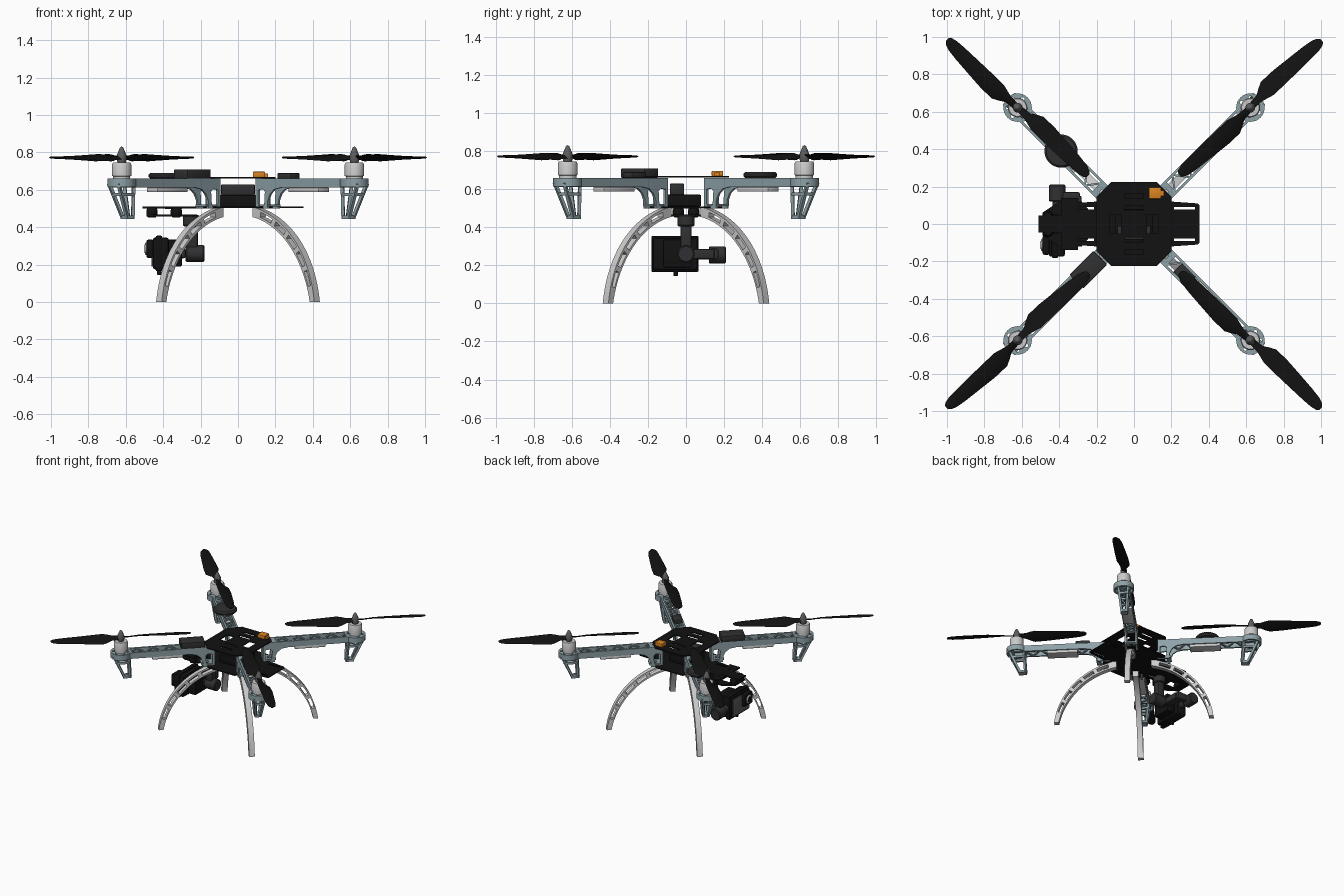
import bpy, bmesh
from math import pi, radians, cos, sin
from mathutils import Matrix, Vector
from mathutils.geometry import interpolate_bezier

if "Cube" in bpy.data.objects:
    bpy.data.objects.remove(bpy.data.objects["Cube"])

T = Matrix.Translation
R = Matrix.Rotation
SIDE = R(pi / 2, 4, 'X')          # profile (x, y) stands up as (x, z)


def material(name, col):
    m = bpy.data.materials.new(name)
    m.diffuse_color = (*col, 1)
    m.use_nodes = True
    m.node_tree.nodes["Principled BSDF"].inputs["Base Color"].default_value = m.diffuse_color
    return m


BLACK = material("black", (0.006, 0.006, 0.006))
DARK = material("dark_grey", (0.03, 0.03, 0.032))
GREY = material("spinner_grey", (0.11, 0.11, 0.11))
BLUE = material("blue_grey", (0.27, 0.36, 0.39))
ORANGE = material("orange", (0.7, 0.23, 0.015))


def finish(me, mat):
    me.polygons.foreach_set("use_smooth", [True] * len(me.polygons))
    me.set_sharp_from_angle(angle=radians(35))
    me.materials.clear()
    if mat:
        me.materials.append(mat)
    return me


def from_bm(bm, mat):
    bmesh.ops.recalc_face_normals(bm, faces=bm.faces)
    me = bpy.data.meshes.new("part")
    bm.to_mesh(me)
    bm.free()
    return finish(me, mat)


def place(name, me, mtx=Matrix()):
    ob = bpy.data.objects.new(name, me)
    bpy.context.collection.objects.link(ob)
    ob.matrix_world = mtx
    return ob


def prism(loops, depth, mat=None):
    """Flat outline with holes, extruded about its plane."""
    cu = bpy.data.curves.new("outline", 'CURVE')
    cu.dimensions, cu.fill_mode, cu.extrude = '2D', 'BOTH', depth / 2
    for pts in loops:
        s = cu.splines.new('POLY')
        s.points.add(len(pts) - 1)
        for p, c in zip(s.points, pts):
            p.co = (c[0], c[1], 0, 1)
        s.use_cyclic_u = True
    ob = place("outline", cu)
    bpy.context.view_layer.update()
    dg = bpy.context.evaluated_depsgraph_get()
    me = bpy.data.meshes.new_from_object(ob.evaluated_get(dg))
    bpy.data.objects.remove(ob)
    return finish(me, mat)


def box(lo, hi, mat=None, bevel=0.0):
    bm = bmesh.new()
    lo, hi = Vector(lo), Vector(hi)
    bmesh.ops.create_cube(bm, size=1, matrix=T((lo + hi) / 2) @ Matrix.Diagonal((*(hi - lo), 1)))
    if bevel:
        bmesh.ops.bevel(bm, geom=bm.edges[:], offset=bevel, segments=2, profile=0.5, affect='EDGES')
    return from_bm(bm, mat)


def bars(segs, mat, w=0.01, h=0.01):
    """Square bars between pairs of points, in one mesh."""
    bm = bmesh.new()
    for a, b in segs:
        a, b = Vector(a), Vector(b)
        q = (b - a).to_track_quat('Z', 'Y').to_matrix().to_4x4()
        bmesh.ops.create_cube(bm, size=1, matrix=T((a + b) / 2) @ q @ Matrix.Diagonal((w, h, (b - a).length, 1)))
    return from_bm(bm, mat)


def lathe(profile, mat=None, n=28):
    bm = bmesh.new()
    vs = [bm.verts.new((r, 0, z)) for r, z in profile]
    es = [bm.edges.new(p) for p in zip(vs, vs[1:])]
    bmesh.ops.spin(bm, geom=vs + es, axis=(0, 0, 1), cent=(0, 0, 0), angle=2 * pi, steps=n)
    bmesh.ops.remove_doubles(bm, verts=bm.verts, dist=1e-5)
    return from_bm(bm, mat)


def drum(r, h, mat=None, c=0.006):
    return lathe([(0, -h/2), (r-c, -h/2), (r, c-h/2), (r, h/2-c), (r-c, h/2), (0, h/2)], mat)


def rect(x0, y0, x1, y1):
    return [(x0, y0), (x1, y0), (x1, y1), (x0, y1)]


def circle(x, y, r, n=20):
    return [(x + r * cos(2*pi*i/n), y + r * sin(2*pi*i/n)) for i in range(n)]


def propeller():
    bm = bmesh.new()
    stations = [(0.0, .038, 30, 0), (.07, .05, 28, .003), (.10, .078, 26, .008), (.135, .105, 22, .012),
                (.22, .102, 17, .011), (.32, .09, 13, .007), (.42, .078, 10, .003), (.48, .066, 8, 0),
                (.51, .048, 7, -.002), (.523, .022, 7, -.003)]
    section = [(-.5, 0), (-.2, .005), (.2, .005), (.5, 0), (.2, -.004), (-.2, -.004)]
    for turn in (0, pi):
        m, prev = R(turn, 4, 'Z'), None
        for r, chord, tw, off in stations:
            a = radians(-tw)
            ring = []
            for s, t in section:
                y = s * chord
                ring.append(bm.verts.new(m @ Vector((r, off + y*cos(a) - t*sin(a), y*sin(a) + t*cos(a)))))
            if prev:
                for i in range(6):
                    j = (i + 1) % 6
                    bm.faces.new((prev[i], prev[j], ring[j], ring[i]))
            prev = ring
        bm.faces.new(prev)
    return from_bm(bm, BLACK)


# arm pieces: side walls, top truss, motor mount, foot strut
D = 0.88
wall = prism([[(.18, .66), (.90, .66), (.90, .612), (.37, .612), (.32, .603), (.29, .58), (.272, .545), (.27, .5),
               (.18, .5)], [(.2, .525), (.205, .515), (.24, .515), (.245, .525), (.25, .59), (.235, .605), (.2, .6)]],
             0.014, BLUE)
n, v = 9, 0.04
step = (0.82 - 0.27) / n
truss = bars([((.27 + i*step, v if i % 2 else -v, z), (.27 + (i+1)*step, -v if i % 2 else v, z))
              for z in (.652, .618) for i in range(n)], BLUE)
pad = prism([[(.18, -v), (.28, -v), (.28, v), (.18, v)], circle(.235, 0, .018)], 0.012, BLUE)
mount = prism([circle(0, 0, .076, 32), circle(0, 0, .016)] +
              [circle(.052*cos(a), .052*sin(a), .011, 10) for a in [pi/4 + k*pi/3 for k in range(6)]], 0.014, BLUE)
rim = prism([circle(0, 0, .076, 32), circle(0, 0, .064, 32)], 0.045, BLUE)
corners = [(i, s) for i in (0, 1) for s in (-1, 1)]
top = {c: Vector((.825 + c[0]*.115, c[1]*.036, .635)) for c in corners}
low = {c: Vector((.812 + c[0]*.045, c[1]*.017, .455)) for c in corners}
cross = [((0, -1), (0, 1)), ((1, -1), (1, 1)), ((0, -1), (1, -1)), ((0, 1), (1, 1))]
strut = bars([(top[c], low[c]) for c in corners] +
             [(top[a].lerp(low[a], t), top[b].lerp(low[b], t)) for t in (.33, 1) for a, b in cross], BLUE, .017, .017)
foot = box((.805, -.024, .445), (.865, .024, .462), BLUE)

# motor, spinner, propeller, speed controller
motor = lathe([(0, .655), (.046, .655), (.046, .672), (.052, .675), (.052, .735), (.047, .745), (0, .745)])
spinner = lathe([(0, .745), (.022, .745), (.026, .76), (.026, .785), (.018, .805), (.009, .826), (0, .832)], GREY)
prop = propeller()
esc = box((.42, -.042, .588), (.65, .042, .612), None, .005)

# curved landing leg with slots
o = interpolate_bezier(*[Vector(p) for p in [(.598, 0), (.565, .25), (.40, .45), (.13, .51)]], 25)
k = interpolate_bezier(*[Vector(p) for p in [(.563, 0), (.52, .22), (.36, .41), (.13, .455)]], 25)
slots = []
for a, b in ((3, 6), (7, 10), (11, 14), (15, 18), (19, 22)):
    slots.append([o[i].lerp(k[i], .25) for i in range(a, b + 1)] + [o[i].lerp(k[i], .75) for i in range(b, a - 1, -1)])
leg = prism([o + k[::-1]] + slots, 0.042)

for q, nm in enumerate(("back_right", "back_left", "front_left", "front_right")):
    m = R(pi/4 + q*pi/2, 4, 'Z')
    for s, w in ((v, "wall_a"), (-v, "wall_b")):
        place(nm + "_arm_" + w, wall, m @ T((0, s, 0)) @ SIDE)
    place(nm + "_arm_truss", truss, m)
    place(nm + "_arm_top_pad", pad, m @ T((0, 0, .654)))
    place(nm + "_arm_bottom_pad", pad, m @ T((0, 0, .517)))
    place(nm + "_motor_mount", mount, m @ T((D, 0, .652)))
    place(nm + "_mount_rim", rim, m @ T((D, 0, .637)))
    place(nm + "_arm_strut", strut, m)
    place(nm + "_arm_foot", foot, m)
    place(nm + "_motor", motor, m @ T((D, 0, 0)))
    place(nm + "_spinner", spinner, m @ T((D, 0, 0)))
    place(nm + "_propeller", prop, m @ T((D, 0, .772)) @ R(radians(1.3 if q % 2 else -1.3), 4, 'Z'))
    place(nm + "_speed_controller", esc, m)
    place(nm + "_landing_leg", leg, m @ SIDE)

# centre plates with slots
octagon = [(.12, -.225), (.2, -.145), (.2, .145), (.12, .225), (-.12, .225), (-.2, .145), (-.2, -.145), (-.12, -.225)]
holes = [rect(-.05, s*.15 - .01, .05, s*.15 + .01) for s in (-1, 1)]
holes += [rect(-.05, s*.085 - .012, .05, s*.085 + .012) for s in (-1, 1)]
holes += [rect(s*.1 - .03, -.05, s*.1 + .03, .05) for s in (-1, 1)]
place("top_plate", prism([octagon] + holes, .008, BLACK), T((0, 0, .665)))
base = [(.12, -.22), (.2, -.12), (.34, -.11), (.35, -.1), (.35, .1), (.34, .11), (.2, .12), (.12, .22)]
base += [(-x, y) for x, y in reversed(base)]
tabs = [rect(s*.27 - .055, t*.085 - .007, s*.27 + .055, t*.085 + .007) for s in (-1, 1) for t in (-1, 1)]
place("bottom_plate", prism([base] + tabs, .008, BLACK), T((0, 0, .506)))

# electronics
place("battery", box((-.1, -.1, .51), (.1, .08, .572), BLACK, .008))
place("flight_controller", box((-.09, -.085, .572), (.09, -.01, .63), DARK, .005))
place("orange_module", box((.08, .135, .668), (.145, .195, .697), ORANGE, .004))
place("orange_plug", box((.145, .15, .67), (.16, .18, .688), ORANGE))
place("receiver", box((.255, -.052, .66), (.435, .052, .71), DARK, .006), R(-.75*pi, 4, 'Z'))
place("small_module", box((.33, -.034, .66), (.435, .034, .69), DARK, .005), R(-.25*pi, 4, 'Z'))
place("position_puck", drum(.089, .03, DARK, .01), T((-.39, .39, .675)))

# gimbal mount: plates, dampers
place("gimbal_top_plate", box((-.51, -.045, .5), (-.2, .045, .51), BLACK))
place("gimbal_cross_plate", box((-.39, -.14, .498), (-.3, .14, .508), BLACK))
place("gimbal_low_plate", prism([[(-.49, -.06), (-.4, -.12), (-.28, -.12), (-.22, -.05), (-.22, .05), (-.28, .12),
                                  (-.4, .12), (-.49, .06)], rect(-.43, -.05, -.35, .05)], .01, BLACK), T((0, 0, .463)))
damper = lathe([(0, -.028), (.02, -.028), (.03, -.012), (.03, .012), (.02, .028), (0, .028)], BLACK, 16)
for i, (x, y) in enumerate([(-.46, -.04), (-.46, .04), (-.33, -.11), (-.33, .11)]):
    place(f"damper_{i + 1}", damper, T((x, y, .48)))

# gimbal motors and arms
AX, AY = R(pi/2, 4, 'Y'), R(pi/2, 4, 'X')
place("yaw_motor", drum(.045, .06, DARK), T((-.25, 0, .435)))
place("yaw_arm", box((-.275, -.03, .27), (-.215, .03, .42), DARK, .01))
place("roll_motor", drum(.045, .1, DARK), T((-.23, 0, .26)) @ AX)
place("roll_arm", box((-.34, -.02, .235), (-.28, .15, .285), DARK, .008))
place("pitch_arm", box((-.44, .13, .232), (-.29, .17, .288), DARK, .008))
place("pitch_motor", drum(.045, .09, DARK), T((-.41, .165, .255)) @ AY)
place("pitch_shaft", drum(.025, .1, DARK), T((-.41, .09, .255)) @ AY)

# camera facing left
place("camera_body", box((-.455, -.175, .175), (-.37, .062, .345), BLACK, .012))
place("camera_frame", box((-.44, -.182, .165), (-.405, .066, .355), BLACK, .008))
place("camera_cradle", box((-.375, -.12, .19), (-.3, .03, .335), BLACK, .008))
place("camera_face", box((-.462, -.16, .19), (-.453, .048, .33), GREY, .003))
place("lens_housing", box((-.49, -.165, .235), (-.45, -.06, .335), BLACK, .012))
place("lens", drum(.034, .02, None), T((-.488, -.112, .285)) @ AX)
place("lens_glass", drum(.026, .02, BLACK), T((-.491, -.112, .285)) @ AX)
place("camera_screw", drum(.012, .03, BLACK, .003), T((-.42, -.055, .16)))
